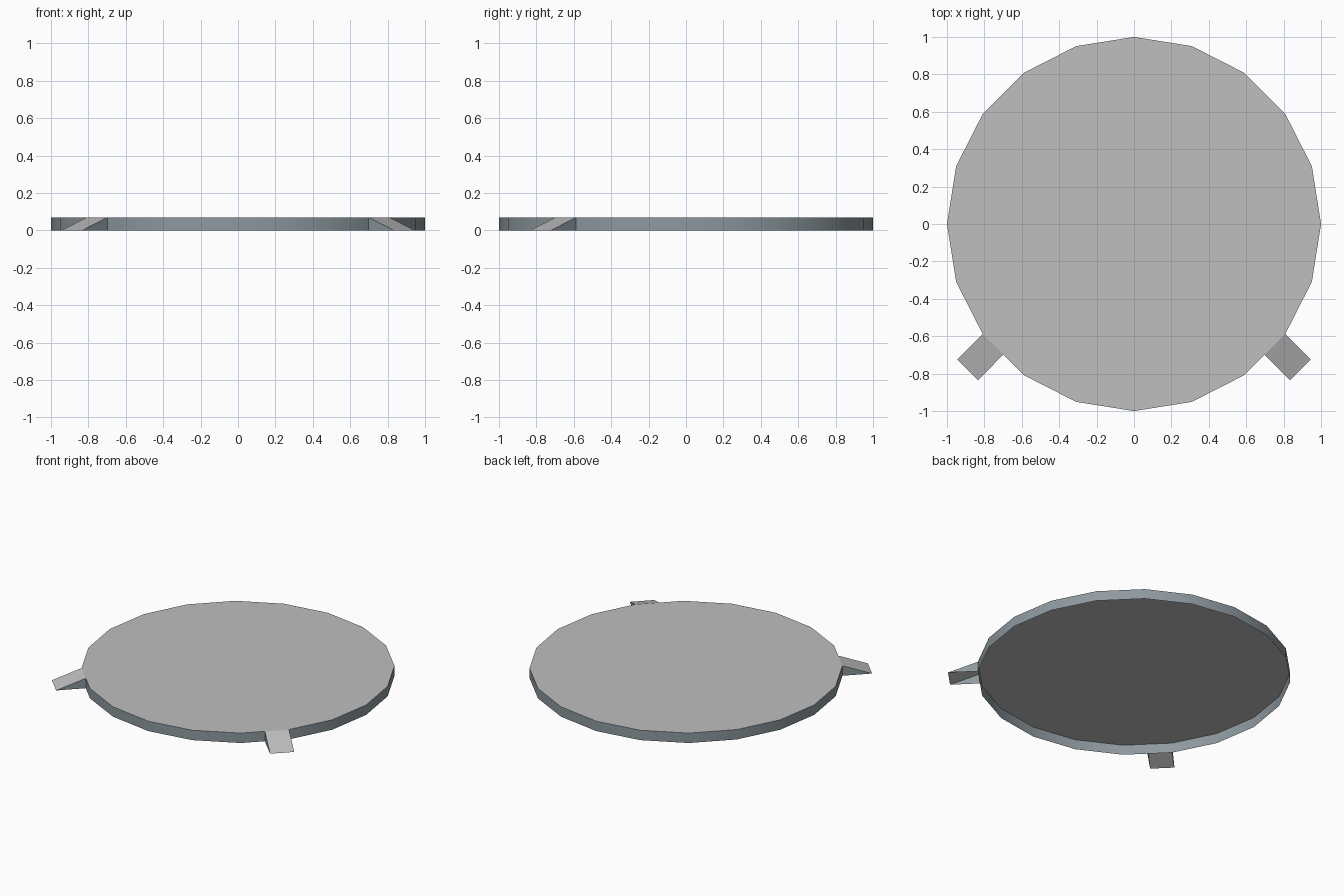
import bpy, bmesh
from math import cos, sin, pi, radians
from mathutils import Vector

cube = bpy.data.objects.get("Cube")
if cube:
    bpy.data.objects.remove(cube, do_unlink=True)

HEIGHT = 0.07
SIDES = 20


def material(name, rgb):
    mat = bpy.data.materials.new(name)
    mat.use_nodes = True
    mat.diffuse_color = (*rgb, 1)
    mat.node_tree.nodes["Principled BSDF"].inputs["Base Color"].default_value = (*rgb, 1)
    return mat


top_grey = material("top grey", (0.52, 0.52, 0.52))
wall_grey = material("wall blue grey", (0.27, 0.32, 0.35))


def add_part(name, bm):
    # Upward faces are plain grey, upright walls are blue grey
    bm.normal_update()
    for face in bm.faces:
        face.material_index = 0 if face.normal.z > 0.2 else 1
    mesh = bpy.data.meshes.new(name)
    bm.to_mesh(mesh)
    bm.free()
    mesh.materials.append(top_grey)
    mesh.materials.append(wall_grey)
    obj = bpy.data.objects.new(name, mesh)
    bpy.context.collection.objects.link(obj)
    return obj


# Round platform: a shallow shell, open underneath
bm = bmesh.new()
bmesh.ops.create_cone(bm, cap_ends=True, segments=SIDES, radius1=1, radius2=1, depth=HEIGHT)
bmesh.ops.translate(bm, verts=bm.verts, vec=(0, 0, HEIGHT / 2))
bm.normal_update()
underside = [f for f in bm.faces if f.normal.z < -0.5]
bmesh.ops.delete(bm, geom=underside, context='FACES_ONLY')
platform = add_part("platform", bm)
bpy.context.view_layer.objects.active = platform
platform.select_set(True)
bpy.ops.object.shade_smooth_by_angle(angle=radians(30))

# Sloping ramp on half of one platform edge, open underneath
start = Vector((cos(pi / 5), -sin(pi / 5), 0))
end = Vector((sin(pi / 5), -cos(pi / 5), 0))
middle = (start + end) / 2
outward = middle.normalized() * 0.192
up = Vector((0, 0, HEIGHT))

bm = bmesh.new()
edges = []
for base in (start, middle):
    edges.append([bm.verts.new(p) for p in (base + up, base, base + outward)])
far, near = edges
bm.faces.new((far[0], near[0], near[2], far[2]))
bm.faces.new((far[0], far[2], far[1]))
bm.faces.new((near[0], near[1], near[2]))
ramps = add_part("front_ramps", bm)
ramps.modifiers.new("mirror", 'MIRROR').use_mirror_merge = False
